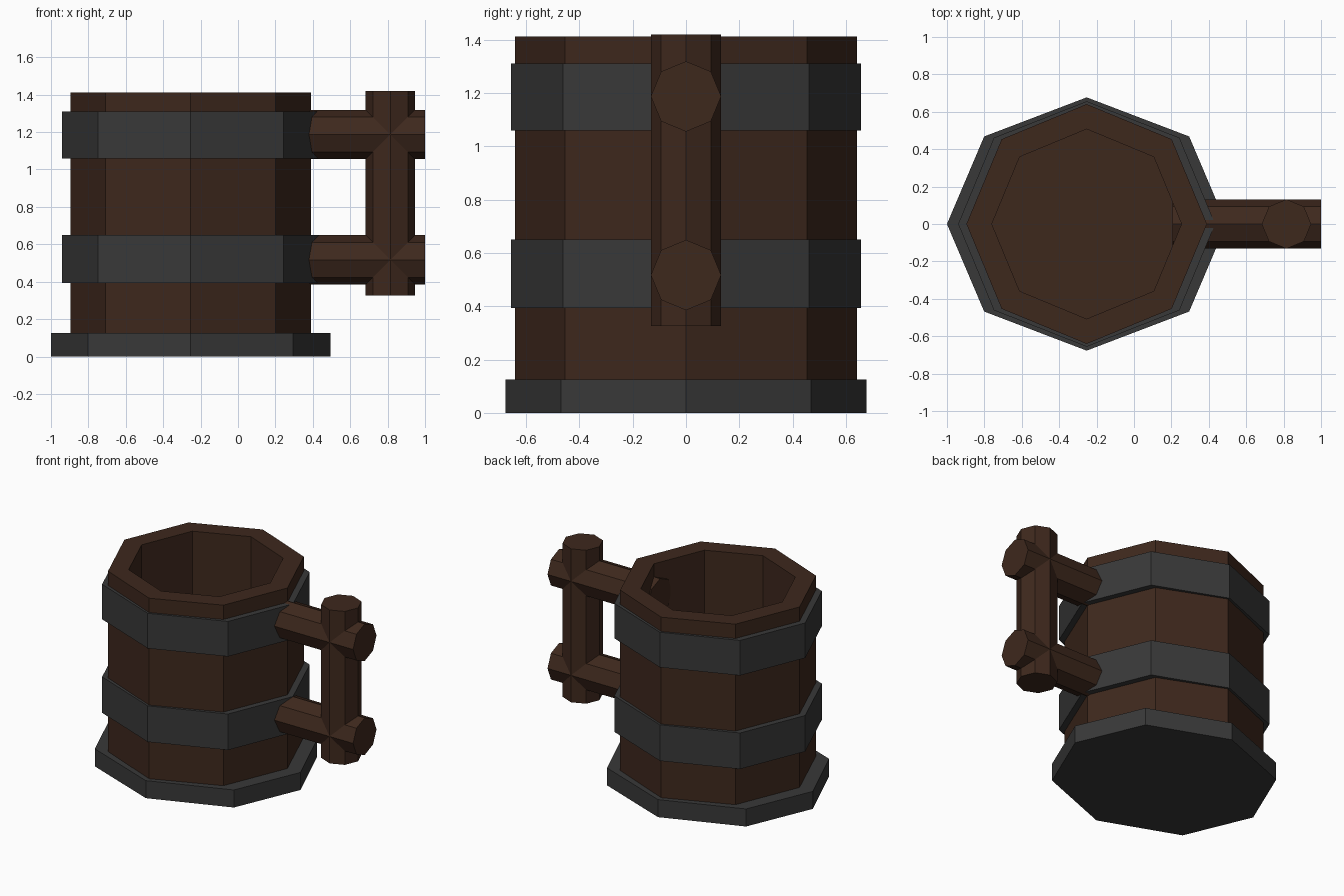
import bpy, bmesh
from math import sin, cos, pi
from mathutils import Vector

if "Cube" in bpy.data.objects:
    bpy.data.objects.remove(bpy.data.objects["Cube"])

CX = -0.253  # centre of the cup


def material(name, rgb):
    m = bpy.data.materials.new(name)
    m.diffuse_color = (*rgb, 1)
    m.use_nodes = True
    m.node_tree.nodes["Principled BSDF"].inputs["Base Color"].default_value = m.diffuse_color
    return m


WOOD = material("wood", (0.048, 0.021, 0.012))
IRON = material("iron", (0.04, 0.04, 0.04))


def octagon(rx, ry, dx=None, dy=None):
    """Eight outline points; dx, dy override the diagonal corner."""
    dx = dx or rx * cos(pi / 4)
    dy = dy or ry * sin(pi / 4)
    return [(rx, 0), (dx, dy), (0, ry), (-dx, dy),
            (-rx, 0), (-dx, -dy), (0, -ry), (dx, -dy)]


def loft(name, rings, mat, looped=False, axis="Z", at=(CX, 0, 0)):
    """Join (outline, height) rings; cap the ends or loop back to the start."""
    bm = bmesh.new()
    loops = []
    for pts, h in rings:
        cos_ = [(a, b, h) if axis == "Z" else (h, a, b) for a, b in pts]
        loops.append([bm.verts.new(Vector(c) + Vector(at)) for c in cos_])
    pairs = list(zip(loops, loops[1:]))
    if looped:
        pairs.append((loops[-1], loops[0]))
    else:
        bm.faces.new(loops[0][::-1])
        bm.faces.new(loops[-1])
    for lo, hi in pairs:
        for i in range(8):
            j = (i + 1) % 8
            bm.faces.new((lo[i], lo[j], hi[j], hi[i]))
    bmesh.ops.recalc_face_normals(bm, faces=bm.faces)
    me = bpy.data.meshes.new(name)
    bm.to_mesh(me)
    bm.free()
    me.materials.append(mat)
    ob = bpy.data.objects.new(name, me)
    bpy.context.collection.objects.link(ob)
    return ob


# Hollow wooden cup
outer = octagon(0.643, 0.641)
inner = octagon(0.507, 0.507)
loft("cup_body", [(outer, 0.06), (outer, 1.412), (inner, 1.412), (inner, 0.125)], WOOD)

# Iron foot plate
foot = octagon(0.747, 0.677, 0.548, 0.468)
loft("foot_plate", [(foot, 0), (foot, 0.125)], IRON)

# Iron hoops around the staves
hoop = octagon(0.687, 0.656, 0.496, 0.461)
hoop_in = octagon(0.63, 0.63)
for name, z0, z1 in (("lower_hoop", 0.393, 0.65), ("upper_hoop", 1.06, 1.31)):
    loft(name, [(hoop, z0), (hoop, z1), (hoop_in, z1), (hoop_in, z0)], IRON, looped=True)

# Handle: two crossbars and an upright
bar = octagon(0.132, 0.132)
for name, z in (("lower_crossbar", 0.517), ("upper_crossbar", 1.187)):
    loft(name, [(bar, 0.205), (bar, 1.0)], WOOD, axis="X", at=(0, 0, z))
loft("handle_upright", [(bar, 0.325), (bar, 1.419)], WOOD, at=(0.815, 0, 0))
